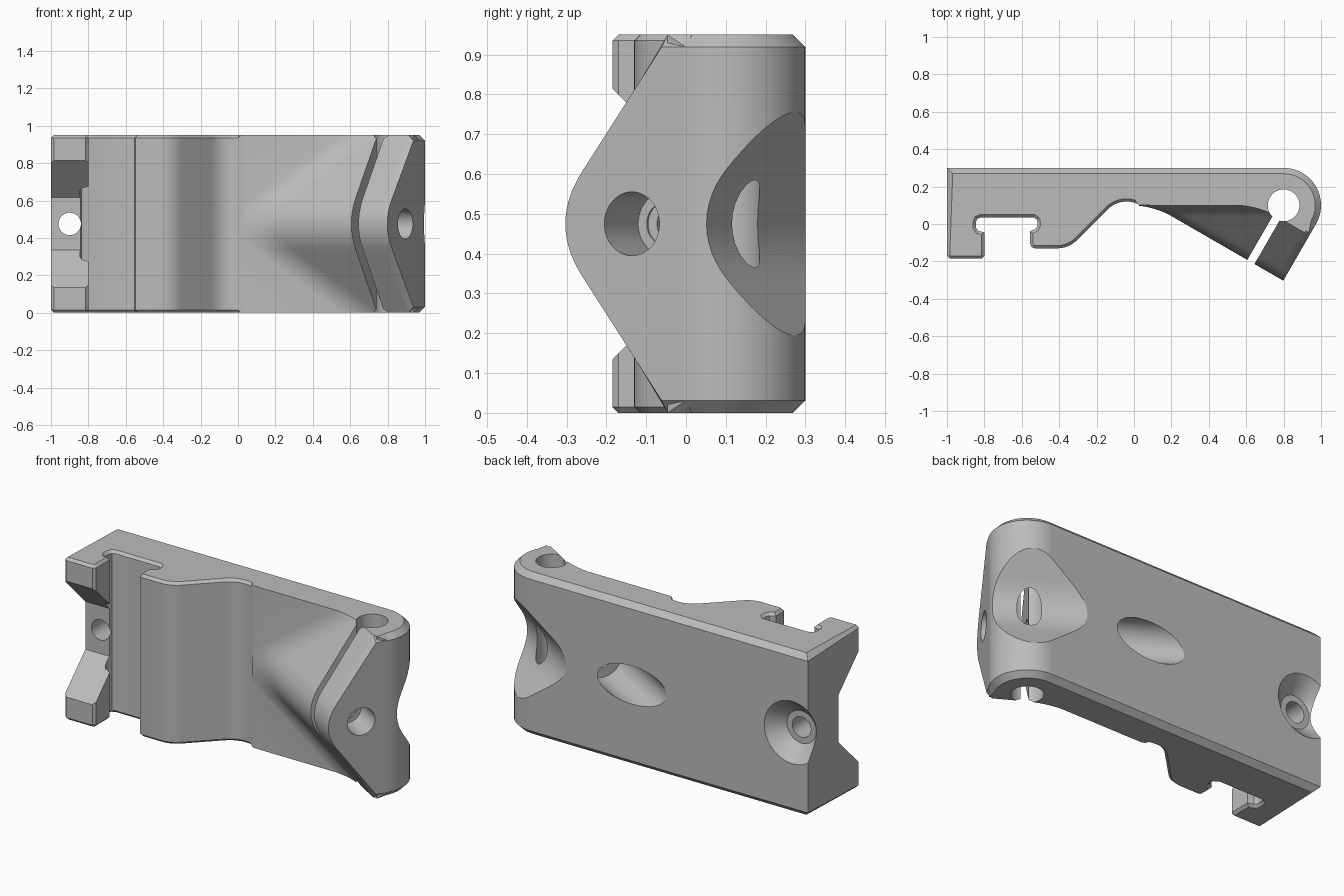
import bpy, bmesh, math
from mathutils import Vector, Matrix

if "Cube" in bpy.data.objects:
    bpy.data.objects.remove(bpy.data.objects["Cube"])

H, MID = 0.95, 0.475
PIVOT = Vector((0.8, 0.1, 0))
ALONG = Vector((math.cos(math.pi / 6), -0.5, 0))    # clamp bolt direction
OUT = Vector((-0.5, -math.cos(math.pi / 6), 0))     # slit direction
TAN = math.tan(math.pi / 6)

grey = bpy.data.materials.new("plain_grey")
grey.use_nodes = True
grey.diffuse_color = (0.5, 0.5, 0.5, 1)
grey.node_tree.nodes["Principled BSDF"].inputs["Base Color"].default_value = (0.5, 0.5, 0.5, 1)


def place(t, s, z):
    return PIVOT + ALONG * t + OUT * s + Vector((0, 0, z))


def finish(name, bm):
    bmesh.ops.remove_doubles(bm, verts=bm.verts, dist=1e-5)
    bmesh.ops.recalc_face_normals(bm, faces=bm.faces)
    mesh = bpy.data.meshes.new(name)
    bm.to_mesh(mesh)
    bm.free()
    mesh.materials.append(grey)
    ob = bpy.data.objects.new(name, mesh)
    bpy.context.collection.objects.link(ob)
    return ob


def loft(name, rings):
    """Closed solid through rings of equal length, capped at both ends."""
    bm = bmesh.new()
    loops = [[bm.verts.new(p) for p in ring] for ring in rings]
    n = len(loops[0])
    for a, b in zip(loops, loops[1:]):
        for i in range(n):
            j = (i + 1) % n
            bm.faces.new((a[i], a[j], b[j], b[i]))
    bm.faces.new(loops[0])
    bm.faces.new(loops[-1])
    return finish(name, bm)


def rod(name, start, end, r1, r2=None):
    start, end = Vector(start), Vector(end)
    axis = end - start
    bm = bmesh.new()
    turn = axis.to_track_quat('Z', 'Y').to_matrix().to_4x4()
    bmesh.ops.create_cone(bm, cap_ends=True, segments=48, radius1=r1,
                          radius2=r1 if r2 is None else r2, depth=axis.length,
                          matrix=Matrix.Translation((start + end) / 2) @ turn)
    return finish(name, bm)


def combine(target, other, operation):
    mod = target.modifiers.new("combine", 'BOOLEAN')
    mod.operation, mod.object, mod.solver = operation, other, 'EXACT'
    with bpy.context.temp_override(object=target, active_object=target):
        bpy.ops.object.modifier_apply(modifier=mod.name)
    bpy.data.objects.remove(other)


def arc(cx, cy, r, a0, a1, n):
    steps = [math.radians(a0 + (a1 - a0) * i / n) for i in range(n + 1)]
    return [(cx + r * math.cos(a), cy + r * math.sin(a)) for a in steps]


def slope(z, flat=0.14, k=0.69):
    """Drop from a rounded ridge at mid height."""
    u = abs(z - MID)
    return k * u * u / (2 * flat) if u < flat else k * (u - flat / 2)


# Main plate: outline with a wide chamfer at the back, a fine one at the front
back = [(-1, 0.3)] + arc(0.8, 0.1, 0.2, 90, -30, 24)
joint = [tuple(place(t, 0.06, 0).xy) for t in (0.19, -0.1)] + [(0.6, 0.1), (0.1, 0.1)]
front = arc(-0.04, -0.02, 0.14, 60, 135, 12) + arc(-0.41, 0.02, 0.15, -45, -90, 9)
front += [(-0.53, -0.13), (-0.548, -0.123), (-0.555, -0.105), (-0.555, -0.04), (-0.525, -0.025),
          (-0.515, -0.005), (-0.518, 0.022), (-0.535, 0.035), (-0.82, 0.035), (-0.838, 0.028),
          (-0.845, 0.01), (-0.845, -0.02), (-0.835, -0.035), (-0.8, -0.045), (-0.8, -0.17),
          (-0.815, -0.185), (-0.985, -0.185), (-1, -0.17)]
outline = [Vector(p) for p in back + joint + front]
widths = [0.031] * len(back) + [0] * len(joint) + [0] * 2 + [0.015] * (len(front) - 2)
inset = []
for i, p in enumerate(outline):
    d1 = (p - outline[i - 1]).normalized()
    d2 = (outline[(i + 1) % len(outline)] - p).normalized()
    n1, n2 = Vector((-d1.y, d1.x)), Vector((-d2.y, d2.x))
    inset.append(p - (n1 + n2) / (1 + n1.dot(n2)) * widths[i])
body = loft("clamp_body", [
    [(*p, 0) for p in inset],
    [(*p, w) for p, w in zip(outline, widths)],
    [(*p, H - w) for p, w in zip(outline, widths)],
    [(*p, H) for p in inset]])

# Ridged jaw that blends softly into the plate
COLS, ROWS, SOFT = 48, 48, 0.07
rings = []
for r in range(ROWS + 2):
    t = -0.67 + 0.84 * r / ROWS if r <= ROWS else 0.2
    trim = 0.031 if r > ROWS else 0
    rim, root = [], max(-TAN * t - 0.115, 0)
    for c in range(COLS + 1):
        z = H * c / COLS
        a, b = 0.35 - slope(z), -TAN * t - 0.002
        h = max(SOFT - abs(a - b), 0) / SOFT
        rim.append(place(t, max(a, b) + h * h * SOFT / 4, trim + z * (H - 2 * trim) / H))
    rings.append(rim + [place(t, root, H - trim), place(t, root, trim)])
combine(body, loft("jaw", rings), 'UNION')

# Recess behind the pivot, following the ridge of the jaw
zs = [MID + 0.5 * (i / 20 - 1) for i in range(41)]
edge = [(-0.055 - slope(z), z) for z in zs] + [(-0.7, zs[-1]), (-0.7, zs[0])]
cutters = [loft("rear_recess", [[place(t, s, z) for s, z in edge] for t in (-0.6, 0.5)])]

# Pivot bore and slit
cutters.append(rod("pivot_bore", (0.8, 0.1, -0.1), (0.8, 0.1, H + 0.1), 0.085))
slit = [(-0.022, 0.02), (0.022, 0.02), (0.022, 0.6), (-0.022, 0.6)]
cutters.append(loft("slit", [[place(t, s, z) for t, s in slit] for z in (-0.1, H + 0.1)]))

# Clamp bolt: head pocket, shank and jaw pocket
for name, t0, t1, radius in (("bolt_shank", -0.5, 0.1, 0.055),
                             ("jaw_pocket", 0.03, 0.3, 0.08),
                             ("head_pocket", -1.1, -0.3, 0.112)):
    cutters.append(rod(name, place(t0, 0.157, MID), place(t1, 0.157, MID), radius))

# Foot: splayed gap between the hooks, screw hole and countersink
gap = [(-0.25, 0.07), (0.015, 0.335), (0.015, 0.615), (-0.25, 0.88)]
cutters.append(loft("foot_gap", [[(x, y, z) for y, z in gap] for x in (-1.1, -0.79)]))
cutters.append(rod("foot_hole", (-0.9, -0.1, MID), (-0.9, 0.4, MID), 0.06))
cutters.append(rod("foot_countersink", (-0.9, 0.215, MID), (-0.9, 0.315, MID), 0.095, 0.198))

for cutter in cutters:
    combine(body, cutter, 'DIFFERENCE')

for ob in bpy.context.selected_objects:
    ob.select_set(False)
body.select_set(True)
bpy.context.view_layer.objects.active = body
bpy.ops.object.shade_smooth_by_angle(angle=math.radians(25))
